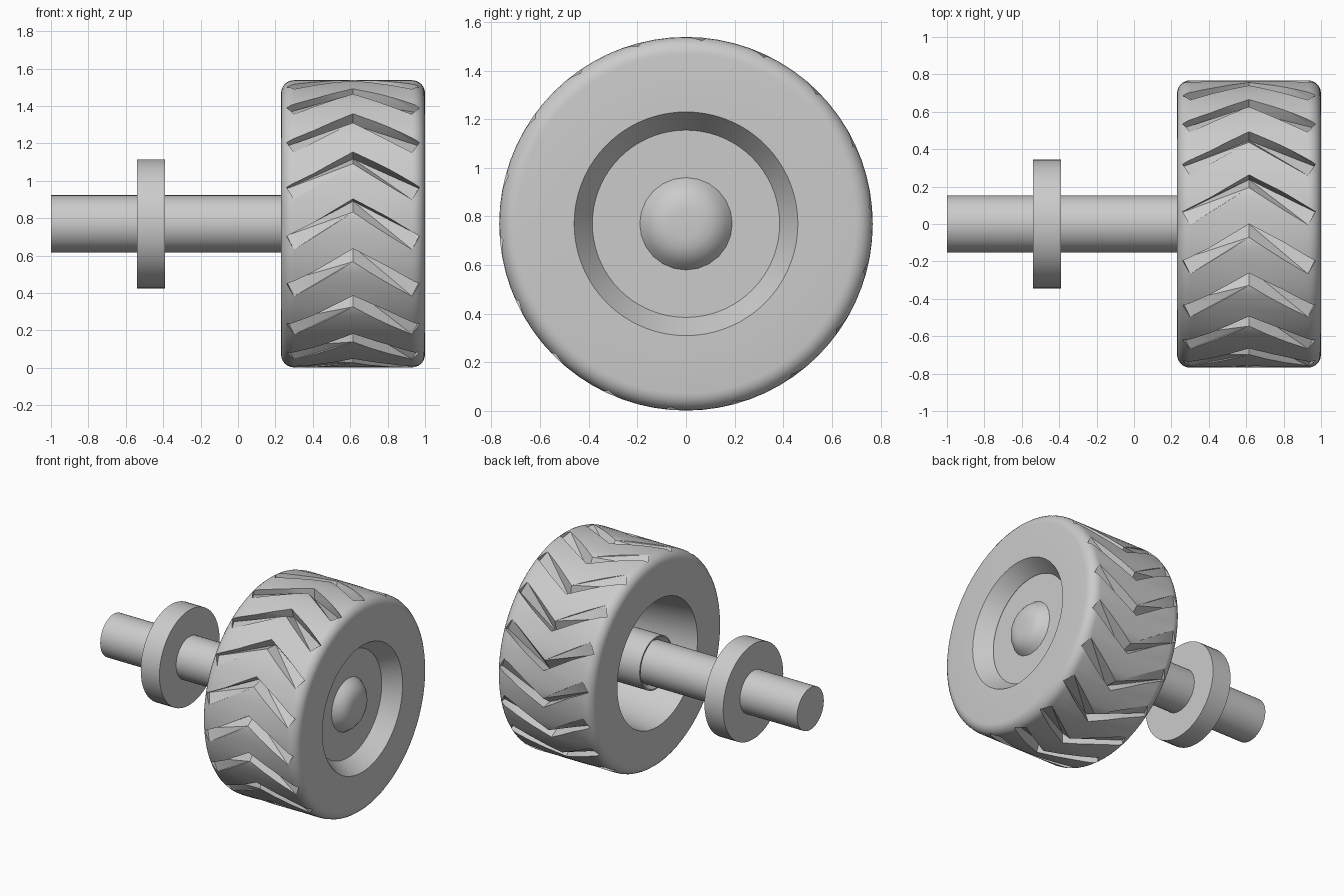
import bpy, bmesh
from math import sin, cos, pi, radians

AXIS_Z = 0.77       # height of the axle
TYRE_R = 0.768
MID_X = 0.615       # centre plane of the tyre

if "Cube" in bpy.data.objects:
    bpy.data.objects.remove(bpy.data.objects["Cube"], do_unlink=True)

grey = bpy.data.materials.new("plain grey")
grey.use_nodes = True
colour = (0.6, 0.6, 0.6, 1)
grey.diffuse_color = colour
grey.node_tree.nodes["Principled BSDF"].inputs["Base Color"].default_value = colour


def place(x, r, a):
    """Point at distance r from the axle, angle a measured from the front upwards."""
    return (x, -r * cos(a), AXIS_Z + r * sin(a))


def finish(name, bm):
    bmesh.ops.recalc_face_normals(bm, faces=bm.faces)
    mesh = bpy.data.meshes.new(name)
    bm.to_mesh(mesh)
    bm.free()
    mesh.materials.append(grey)
    obj = bpy.data.objects.new(name, mesh)
    bpy.context.collection.objects.link(obj)
    return obj


def lathe(name, profile, sides, closed=False):
    """Revolve (x, radius) points about the axle; open profiles get end caps."""
    bm = bmesh.new()
    rings = [[bm.verts.new(place(x, r, 2 * pi * i / sides)) for i in range(sides)]
             for x, r in profile]
    pairs = list(zip(rings, rings[1:]))
    if closed:
        pairs.append((rings[-1], rings[0]))
    else:
        bm.faces.new(rings[0])
        bm.faces.new(rings[-1])
    for a, b in pairs:
        for i in range(sides):
            j = (i + 1) % sides
            bm.faces.new((a[i], a[j], b[j], b[i]))
    return finish(name, bm)


def smooth(obj):
    bpy.ops.object.select_all(action='DESELECT')
    obj.select_set(True)
    bpy.context.view_layer.objects.active = obj
    bpy.ops.object.shade_smooth_by_angle(angle=radians(30))


# Tyre: rounded shoulders outside, tapered opening inside
bend = 0.07
arc = [radians(15 * i) for i in range(7)]
right_shoulder = [(1 - bend + bend * cos(t), TYRE_R - bend + bend * sin(t)) for t in arc]
left_shoulder = [(2 * MID_X - x, r) for x, r in reversed(right_shoulder)]
tyre = lathe("tyre", [(1, 0.46)] + right_shoulder + left_shoulder
             + [(0.23, 0.46), (0.84, 0.385), (0.89, 0.385)], 72, closed=True)

# Chevron grooves: one steep wall and one sloping wall, bent at the centre plane
bm = bmesh.new()


def groove_section(side, apex):
    a = apex - radians(15) * abs(side)
    depth = 0.075 - 0.03 * abs(side)
    upper_x = MID_X + 0.355 * side
    lower_x = MID_X + 0.315 * side
    w = radians(5.3)
    return [bm.verts.new(place(*p)) for p in (
        (upper_x, TYRE_R + 0.06, a),
        (upper_x, TYRE_R - depth, a),
        (lower_x, TYRE_R, a - w),
        (lower_x, TYRE_R + 0.06, a - w * 1.3))]


for k in range(18):
    sections = [groove_section(s, radians(10 + 20 * k)) for s in (-1, 0, 1)]
    for a, b in zip(sections, sections[1:]):
        for i in range(4):
            j = (i + 1) % 4
            quad = (a[i], a[j], b[j], b[i])
            bm.faces.new(quad[:3])
            bm.faces.new((quad[0], quad[2], quad[3]))
    for s in (sections[0], sections[-1]):
        bm.faces.new(s[:3])
        bm.faces.new((s[0], s[2], s[3]))
cutter = finish("groove_cutter", bm)
cutter.hide_render = True
cutter.hide_set(True)

cut = tyre.modifiers.new("grooves", 'BOOLEAN')
cut.operation = 'DIFFERENCE'
cut.solver = 'EXACT'
cut.object = cutter
bpy.context.view_layer.objects.active = tyre
bpy.ops.object.modifier_apply(modifier=cut.name)
bpy.data.objects.remove(cutter, do_unlink=True)

# Wheel disc with domed cap
disc = lathe("wheel_disc", [(0.85, 0.39), (0.885, 0.39)], 48)
cap = lathe("hub_cap", [(0.87, 0.19), (0.885, 0.19), (0.92, 0.165), (0.945, 0.135),
                        (0.96, 0.1), (0.965, 0.06)], 24)

# Hub sleeve inside the hollow back of the wheel
sleeve = lathe("hub_sleeve", [(0.86, 0.19), (0.24, 0.19), (0.24, 0.18),
                              (0.27, 0.15), (0.86, 0.15)], 32, closed=True)

# Axle and its flange
axle = lathe("axle", [(-1, 0.153), (0.86, 0.153)], 48)
flange = lathe("axle_flange", [(-0.54, 0.345), (-0.39, 0.345)], 48)

for part in (tyre, disc, cap, sleeve, axle, flange):
    smooth(part)
